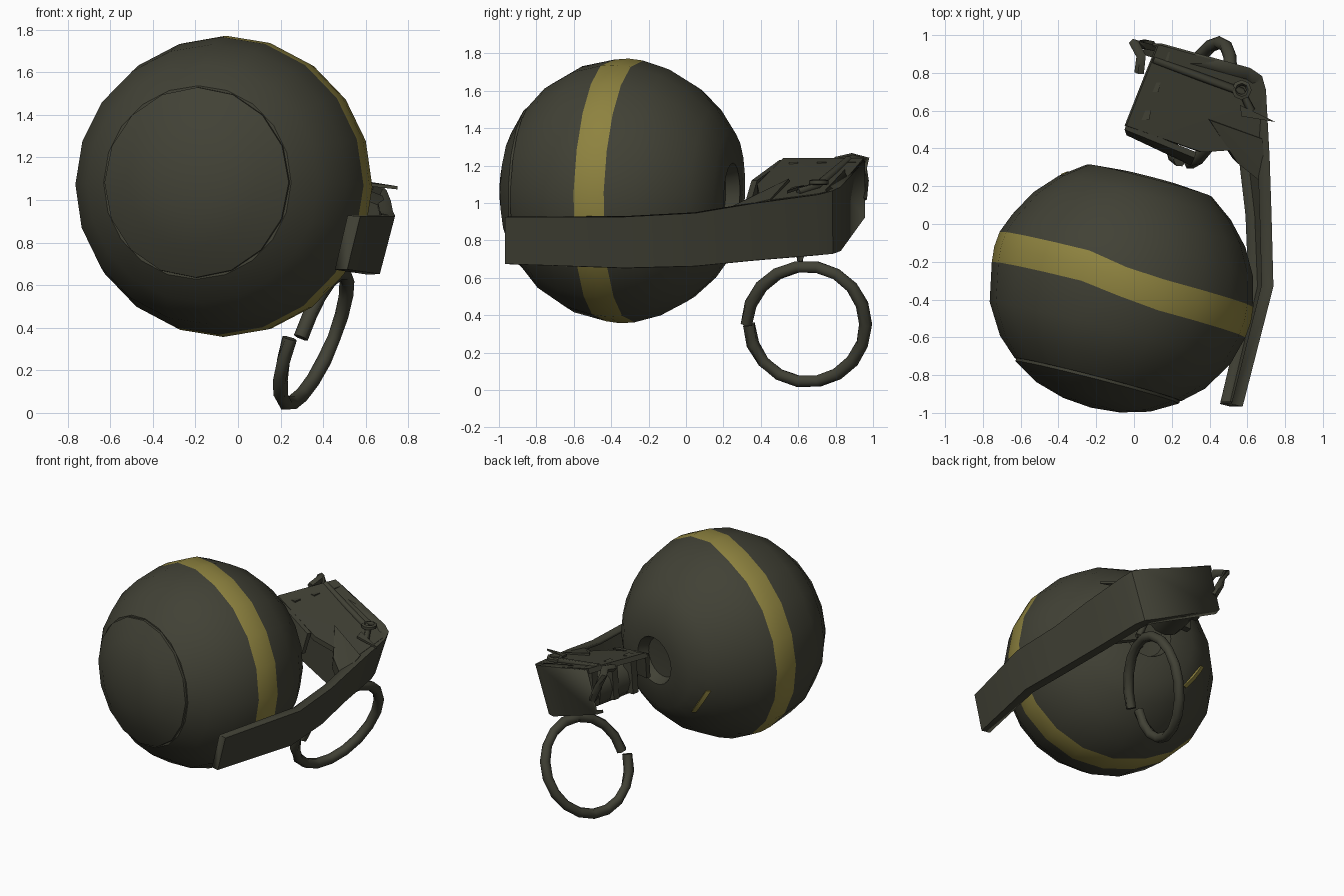
import bpy, bmesh, math
from mathutils import Vector, Matrix

if "Cube" in bpy.data.objects:
    bpy.data.objects.remove(bpy.data.objects["Cube"])


def material(name, rgb):
    m = bpy.data.materials.new(name)
    m.use_nodes = True
    m.diffuse_color = (*rgb, 1)
    m.node_tree.nodes["Principled BSDF"].inputs["Base Color"].default_value = (*rgb, 1)
    return m


OLIVE = material("dark olive", (0.053, 0.053, 0.036))
YELLOW = material("mustard yellow", (0.27, 0.225, 0.05))

# Main axis, from the round body towards the fuse head
CENTRE = Vector((-0.067, -0.345, 1.065))
AXIS = Vector((0.25, 0.967, -0.035)).normalized()
FRAME = Matrix.Translation(CENTRE) @ AXIS.to_track_quat("Z", "Y").to_matrix().to_4x4()


def finish(name, bm, angle=35, mats=(OLIVE,)):
    mesh = bpy.data.meshes.new(name)
    bm.to_mesh(mesh)
    bm.free()
    ob = bpy.data.objects.new(name, mesh)
    bpy.context.collection.objects.link(ob)
    for m in mats:
        mesh.materials.append(m)
    bpy.ops.object.select_all(action="DESELECT")
    ob.select_set(True)
    bpy.context.view_layer.objects.active = ob
    bpy.ops.object.shade_smooth_by_angle(angle=math.radians(angle))
    return ob


def lathe(name, profile, sides, stripe=0):
    """Turn (along, radius) points about the main axis."""
    bm = bmesh.new()
    vs = [bm.verts.new((r, 0, t)) for t, r in profile]
    es = [bm.edges.new(p) for p in zip(vs, vs[1:])]
    bmesh.ops.spin(bm, geom=vs + es, cent=(0, 0, 0), axis=(0, 0, 1),
                   angle=math.tau, steps=sides, use_merge=True)
    bmesh.ops.remove_doubles(bm, verts=bm.verts, dist=0.0005)
    bmesh.ops.recalc_face_normals(bm, faces=bm.faces)
    for f in bm.faces:
        f.material_index = int(abs(f.calc_center_median().z) < stripe)
    # The hand-painted stripe drifts backwards on the right-hand side
    painted = {v for f in bm.faces if f.material_index for v in f.verts}
    bm.transform(FRAME)
    for v in painted:
        v.co += AXIS * 0.05 * min(max((0.02 - v.co.x) / 0.25, 0), 1)
    return finish(name, bm, 35, (OLIVE, YELLOW) if stripe else (OLIVE,))


def slab(name, points, offset, mat=OLIVE):
    """Convex plate through the points, thickened by an offset vector."""
    bm = bmesh.new()
    for p in points:
        bm.verts.new(p)
        bm.verts.new(Vector(p) + Vector(offset))
    bmesh.ops.convex_hull(bm, input=bm.verts)
    bmesh.ops.recalc_face_normals(bm, faces=bm.faces)
    return finish(name, bm, 30, (mat,))


def tube(name, path, radius, sides=6, closed=False):
    """Round bar swept along a path."""
    path = [Vector(p) for p in path]
    n = len(path)
    bm = bmesh.new()
    rings = []
    for i, p in enumerate(path):
        a = path[i - 1] if i or closed else p
        b = path[(i + 1) % n] if i < n - 1 or closed else p
        rot = (b - a).to_track_quat("Z", "Y").to_matrix()
        rings.append([bm.verts.new(p + rot @ Vector((radius * math.cos(k * math.tau / sides),
                                                     radius * math.sin(k * math.tau / sides), 0)))
                      for k in range(sides)])
    for i in range(n if closed else n - 1):
        r, s = rings[i], rings[(i + 1) % n]
        for k in range(sides):
            j = (k + 1) % sides
            bm.faces.new((r[k], r[j], s[j], s[k]))
    if not closed:
        bm.faces.new(rings[0])
        bm.faces.new(rings[-1])
    bmesh.ops.recalc_face_normals(bm, faces=bm.faces)
    return finish(name, bm, 70)


# Round body with painted stripe, flat rear and fuse well
lathe("round_body", [(-0.49, 0), (-0.495, 0.455), (-0.4, 0.56), (-0.24, 0.658), (-0.083, 0.7),
                     (0, 0.708), (0.083, 0.7), (0.24, 0.658), (0.38, 0.58), (0.5, 0.47),
                     (0.595, 0.34), (0.61, 0.17), (0.54, 0.14), (0.53, 0)], 20, 0.08)
# Front cap, barely proud of the body
lathe("front_cap", [(-0.47, 0.45), (-0.51, 0.447), (-0.59, 0.31), (-0.633, 0.16), (-0.648, 0)], 16)
# Fuse inside the head
lathe("fuse_body", [(0.84, 0), (0.84, 0.1), (0.88, 0.14), (1.2, 0.14), (1.22, 0)], 12)

# Chip of paint on the rear of the body
upper, lower = Vector((-0.3, 0.645, -0.12)), Vector((-0.165, 0.645, -0.34))
chip = []
for k in range(5):
    p = CENTRE + upper.lerp(lower, k / 4).normalized() * 0.688
    chip += [p, p + Vector((-0.03, -0.012, 0))]
slab("paint_chip", chip, (-0.003, 0.007, -0.003), YELLOW)

# Safety lever: channel bent along the body and around the head
sections = [  # y, top x, top z, bottom x, bottom z
    (-0.96, 0.57, 0.92, 0.51, 0.68), (-0.33, 0.73, 0.92, 0.66, 0.66),
    (0.05, 0.72, 0.94, 0.645, 0.67), (0.35, 0.71, 0.99, 0.61, 0.7),
    (0.71, 0.69, 1.04, 0.58, 0.73), (0.78, 0.67, 1.06, 0.56, 0.735), (0.82, 0.61, 1.08, 0.5, 0.75),
    (0.95, 0.14, 1.22, 0.06, 0.93)]
bm = bmesh.new()
rows = []
for i, (y, xt, zt, xb, zb) in enumerate(sections):
    p, q = sections[max(i - 1, 0)], sections[min(i + 1, len(sections) - 1)]
    inward = Vector((p[0] - q[0], q[1] - p[1], 0)).normalized() * 0.055
    top, low = Vector((xt, y, zt)), Vector((xb, y, zb))
    rows.append([bm.verts.new(v) for v in (top + inward, top, low, low + inward)])
bm.faces.new(rows[0])
for r, s in zip(rows, rows[1:]):
    for k in range(3):
        bm.faces.new((r[k], r[k + 1], s[k + 1], s[k]))
bmesh.ops.recalc_face_normals(bm, faces=bm.faces)
lever = finish("safety_lever", bm)
mod = lever.modifiers.new("thickness", "SOLIDIFY")
mod.thickness = 0.02
mod.offset = 0

# Fuse head plates
slab("head_top", [(-0.04, 0.52, 1.24), (0.13, 0.95, 1.24), (0.63, 0.81, 1.075), (0.68, 0.71, 1.05),
                  (0.66, 0.4, 1.01), (0.36, 0.38, 1.1)], (-0.01, 0, -0.035))
slab("head_front", [(-0.05, 0.5, 1.23), (0.32, 0.35, 1.12), (0.3, 0.31, 0.98), (-0.04, 0.47, 1.04)],
     (0.01, 0.03, 0))
slab("head_front_wall", [(0.16, 0.45, 1.16), (0.64, 0.38, 1), (0.56, 0.38, 0.72), (0.16, 0.45, 0.88)],
     (0.01, 0.04, 0))
slab("lever_gusset", [(0.4, 0.55, 1.13), (0.55, 0.32, 1.02), (0.7, 0.2, 0.96), (0.68, 0.45, 1.02)],
     (-0.03, 0.03, -0.1))

# Posts on the open side of the head
for i, y in enumerate((0.55, 0.7, 0.86)):
    x = 0.02 + 0.05 * i
    slab("head_post_%d" % (i + 1), [(x, y, 1.22), (x + 0.06, y, 1.22),
                                    (x - 0.02, y, 0.95), (x + 0.05, y, 0.95)], (0.01, 0.05, 0))

# Bent clip at the rear corner
tube("corner_clip", [(0.03, 0.8, 1.22), (0.04, 0.89, 1.24), (0, 0.955, 1.23), (0.05, 0.95, 1.12),
                     (0.1, 0.94, 1.02)], 0.028, 5)

# Cotter pin: bar, eye and splayed tail
tube("pin_bar", [(0.1, 0.87, 1.23), (0.57, 0.7, 1.09), (0.62, 0.6, 1.06)], 0.022)
tube("pin_eye", [(0.57 + 0.04 * math.cos(t), 0.71 + 0.04 * math.sin(t), 1.11)
                 for t in (k * math.tau / 8 for k in range(8))], 0.016, 5, True)
slab("pin_tail", [(0.56, 0.63, 1.08), (0.57, 0.57, 1.07), (0.75, 0.54, 1.05)], (0, 0, 0.015))

# Split pull ring hanging under the head
e1 = Vector((0.28, 0.97, 0))
e2 = Vector((0.35, 0, 0.965))
side = e1.cross(e2).normalized()
hub = Vector((0.36, 0.645, 0.352))
ring = []
for k in range(19):
    t = math.pi + (0.005 + 0.99 * k / 18) * math.tau
    ring.append(hub + 0.325 * (math.cos(t) * e1 + math.sin(t) * e2) + side * (k / 18 - 0.5) * 0.05)
tube("pull_ring", ring, 0.035)
tube("ring_link", [(0.46, 0.61, 0.64), (0.47, 0.61, 0.72), (0.42, 0.62, 0.85)], 0.025)
